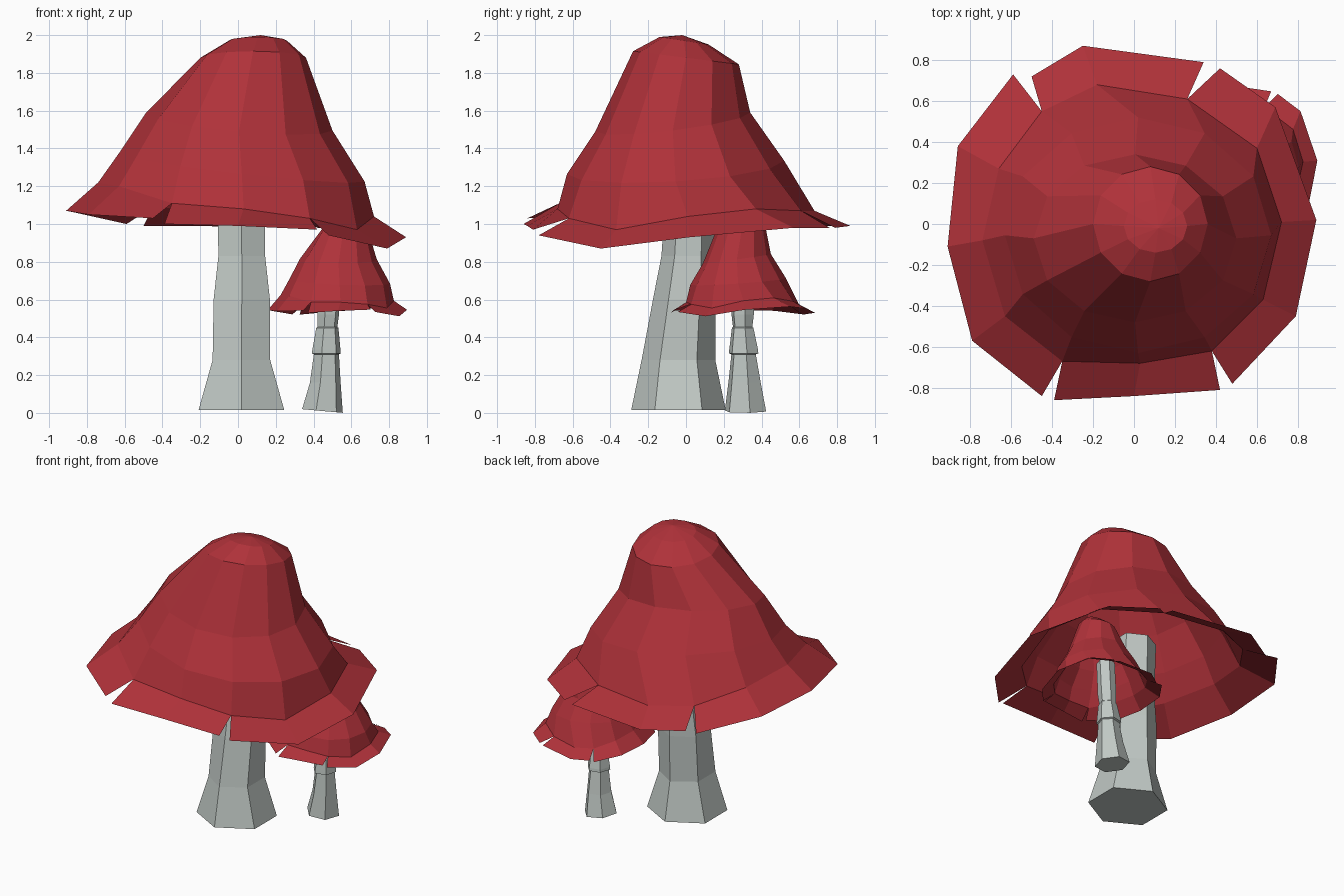
import bpy, bmesh, math

def material(name, rgb):
    m = bpy.data.materials.new(name)
    m.diffuse_color = (*rgb, 1)
    return m

RED = material("cap red", (0.43, 0.031, 0.041))
GREY = material("stem pale grey", (0.53, 0.58, 0.555))

# Upper cap rings: x min, x max, y min, y max, z, z lean along x, z lean along y
APEX = (0.12, -0.02, 2.0)
RINGS = [(-0.05, 0.26, -0.14, 0.12, 1.97, 0, -0.02),
         (-0.20, 0.36, -0.28, 0.28, 1.88, 0, -0.035),
         (-0.49, 0.50, -0.48, 0.34, 1.54, -0.045, 0.05),
         (-0.63, 0.67, -0.63, 0.52, 1.30, -0.075, 0.035)]
# Fold where the dome meets the brim
FOLD = [(0.72, 0.01, 1.04), (0.60, 0.37, 1.08), (0.26, 0.61, 1.07), (-0.18, 0.68, 1.07),
        (-0.45, 0.55, 1.09), (-0.66, 0.27, 1.17), (-0.74, -0.08, 1.22), (-0.63, -0.45, 1.20),
        (-0.35, -0.67, 1.11), (0.03, -0.68, 1.08), (0.38, -0.62, 1.03), (0.63, -0.37, 0.97)]
# Brim edge; two points on one spoke make a torn notch
BRIM = [[(0.89, 0.02, 0.93)], [(0.69, 0.57, 0.98)],
        [(0.42, 0.76, 0.98), (0.34, 0.79, 0.98)], [(-0.25, 0.87, 0.99)],
        [(-0.50, 0.72, 0.99), (-0.59, 0.73, 1.0)], [(-0.86, 0.38, 1.06)],
        [(-0.91, -0.11, 1.07)], [(-0.79, -0.57, 1.05)],
        [(-0.45, -0.84, 1.03), (-0.39, -0.86, 1.0)], [(0.0, -0.84, 0.99)],
        [(0.42, -0.81, 0.97), (0.48, -0.78, 0.94)], [(0.79, -0.45, 0.87)]]

def finish(bm, name, mat):
    me = bpy.data.meshes.new(name)
    bm.to_mesh(me)
    bm.free()
    me.materials.append(mat)
    ob = bpy.data.objects.new(name, me)
    bpy.context.collection.objects.link(ob)
    return ob

def cap(name, place):
    """Open shell: apex fan, dome rings, then a torn brim."""
    bm = bmesh.new()
    vert = lambda p: bm.verts.new(place(*p))
    n = len(FOLD)
    loops = []
    for x0, x1, y0, y1, z, zx, zy in RINGS:
        loop = []
        for i in range(n):
            c, s = math.cos(math.tau * i / n), math.sin(math.tau * i / n)
            loop.append(vert(((x0 + x1) / 2 + (x1 - x0) / 2 * c,
                              (y0 + y1) / 2 + (y1 - y0) / 2 * s, z + zx * c + zy * s)))
        loops.append(loop)
    loops.append([vert(p) for p in FOLD])
    top = vert(APEX)
    edge = [[vert(p) for p in pts] for pts in BRIM]
    for i in range(n):
        j = (i + 1) % n
        bm.faces.new((top, loops[0][i], loops[0][j]))
        for a, b in zip(loops, loops[1:]):
            bm.faces.new((a[i], b[i], b[j], a[j]))
        bm.faces.new((loops[-1][i], edge[i][-1], edge[j][0], loops[-1][j]))
    return finish(bm, name, RED)

def stem(name, profile, turn):
    """Six-sided closed column; profile rows: cx, cy, z, radius x, radius y."""
    bm = bmesh.new()
    loops = []
    for cx, cy, z, rx, ry in profile:
        loops.append([bm.verts.new((cx + rx * math.cos(turn + math.tau * i / 6),
                                    cy + ry * math.sin(turn + math.tau * i / 6), z))
                      for i in range(6)])
    for a, b in zip(loops, loops[1:]):
        for i in range(6):
            j = (i + 1) % 6
            bm.faces.new((a[i], a[j], b[j], b[i]))
    bm.faces.new(loops[0][::-1])
    bm.faces.new(loops[-1])
    return finish(bm, name, GREY)

# Large mushroom
cap("large_cap", lambda x, y, z: (x, y, z))
stem("large_stem", [(0.018, -0.04, 0.015, 0.262, 0.25),
                    (0.018, -0.04, 0.28, 0.176, 0.195),
                    (0.02, -0.01, 0.60, 0.172, 0.165),
                    (0.02, 0.01, 0.83, 0.143, 0.14),
                    (0.015, 0.025, 1.20, 0.143, 0.13)], math.pi / 2)

# Small mushroom: the same cap shrunk and levelled
cap("small_cap", lambda x, y, z: (0.53 + 0.41 * x, 0.30 + 0.44 * y,
                                  0.585 + 0.5 * (z - 1.08 + 0.08 * x)))
small = stem("small_stem", [(0.447, 0.315, 0.01, 0.11, 0.115),
                            (0.462, 0.31, 0.16, 0.083, 0.09),
                            (0.468, 0.305, 0.31, 0.068, 0.068),
                            (0.468, 0.305, 0.315, 0.078, 0.082),
                            (0.468, 0.305, 0.335, 0.076, 0.08),
                            (0.473, 0.30, 0.45, 0.060, 0.06),
                            (0.473, 0.30, 0.455, 0.054, 0.054),
                            (0.478, 0.30, 0.52, 0.058, 0.062),
                            (0.49, 0.30, 0.75, 0.058, 0.06)], math.radians(12))
# Slightly tilted foot
for v in small.data.vertices[:6]:
    v.co.z = max(0.0, 0.01 - 0.09 * (v.co.x - 0.447))
